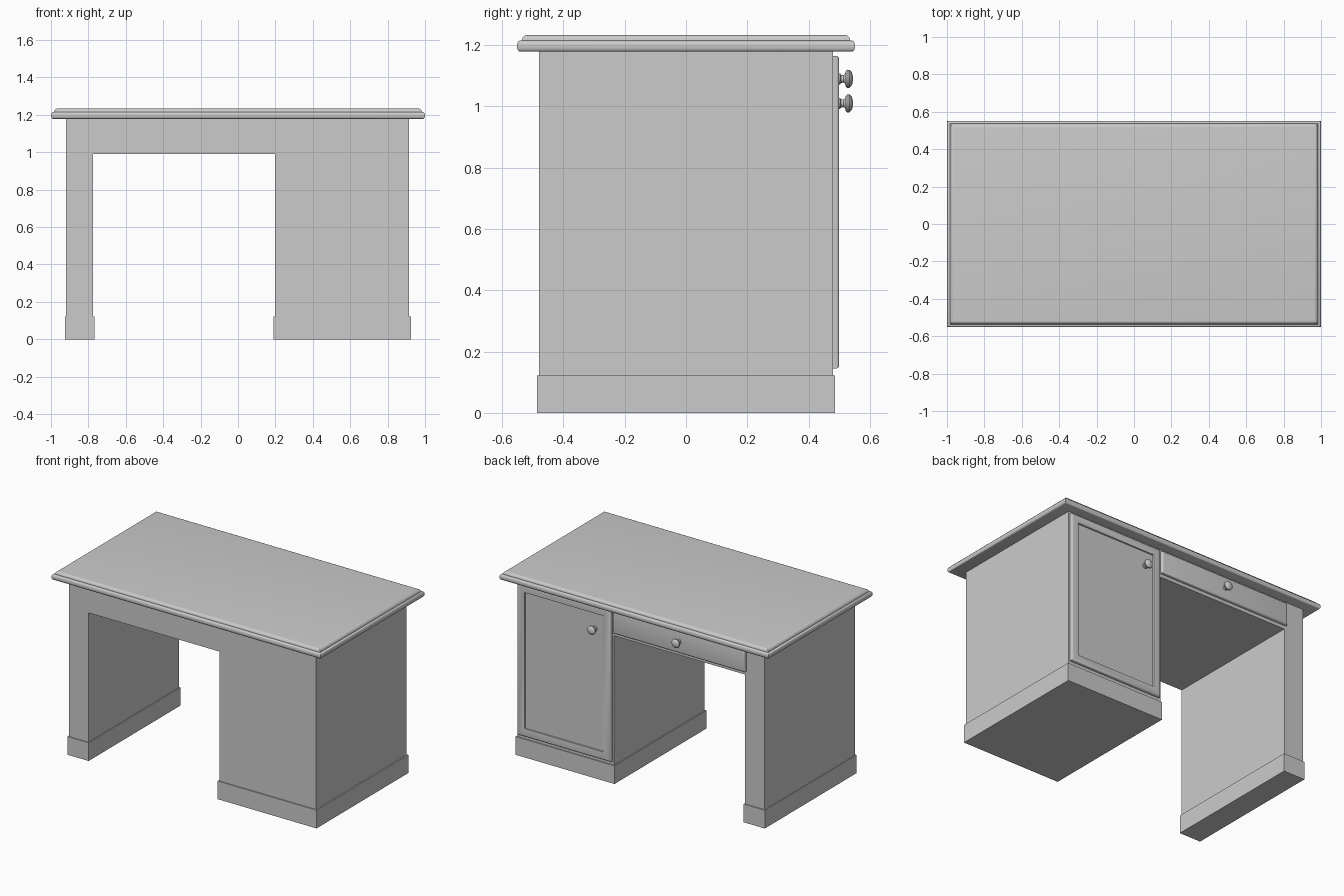
import bpy, bmesh, math

if "Cube" in bpy.data.objects:
    bpy.data.objects.remove(bpy.data.objects["Cube"])


def finish(name, bm, smooth=True):
    bmesh.ops.recalc_face_normals(bm, faces=bm.faces)
    me = bpy.data.meshes.new(name)
    bm.to_mesh(me)
    bm.free()
    ob = bpy.data.objects.new(name, me)
    bpy.context.collection.objects.link(ob)
    if smooth:
        bpy.ops.object.select_all(action='DESELECT')
        ob.select_set(True)
        bpy.context.view_layer.objects.active = ob
        bpy.ops.object.shade_smooth_by_angle(angle=math.radians(35))
    return ob


def bridge(bm, loops):
    for a, b in zip(loops, loops[1:]):
        n = len(a)
        for i in range(n):
            j = (i + 1) % n
            bm.faces.new((a[i], a[j], b[j], b[i]))
    bm.faces.new(loops[0])
    bm.faces.new(loops[-1])


def moulded_panel(name, u0, u1, v0, v1, profile, upright=False, smooth=True):
    """Rectangle with mitred edge profile of (inset, height); upright panels face +y."""
    bm = bmesh.new()
    loops = []
    for d, h in profile:
        pts = [(u0 + d, v0 + d), (u1 - d, v0 + d), (u1 - d, v1 - d), (u0 + d, v1 - d)]
        loops.append([bm.verts.new((u, h, v) if upright else (u, v, h)) for u, v in pts])
    bridge(bm, loops)
    return finish(name, bm, smooth)


def knob(name, x, y, z):
    profile = [(.018, -.004), (.018, .003), (.013, .006), (.012, .014), (.016, .019),
               (.026, .022), (.030, .028), (.029, .034), (.022, .041), (.011, .044), (.003, .045)]
    bm = bmesh.new()
    n = 24
    loops = [[bm.verts.new((x + r * math.cos(2 * math.pi * i / n), y + h,
                            z + r * math.sin(2 * math.pi * i / n))) for i in range(n)]
             for r, h in profile]
    bridge(bm, loops)
    return finish(name, bm)


# carcass: leg, apron and pedestal as one extruded outline
outline = [(-.92, .05), (-.775, .05), (-.775, .99), (.197, .99), (.197, .05),
           (.915, .05), (.915, 1.185), (-.92, 1.185)]
bm = bmesh.new()
bridge(bm, [[bm.verts.new((x, y, z)) for x, z in outline] for y in (-.48, .48)])
finish("carcass", bm, False)

# plinths
for name, x0, x1 in (("leg_plinth", -.926, -.768), ("pedestal_plinth", .19, .924)):
    moulded_panel(name, x0, x1, -.487, .487, [(0, 0), (0, .122)], smooth=False)

# desktop: rounded lower edge, small step, cove up to the top
edge = [(.010 - .010 * math.sin(a), 1.197 - .018 * math.cos(a))
        for a in [math.pi * i / 8 for i in range(9)]]
cove = [(.016 + .020 * (1 - math.cos(a)), 1.215 + .019 * math.sin(a))
        for a in [math.pi / 2 * i / 5 for i in range(6)]]
moulded_panel("desktop", -1, 1, -.552, .552, edge + cove)

# cupboard door: rounded frame with sunken panel
rounded = [(0, .475), (0, .490), (.001, .494), (.003, .497), (.006, .499), (.010, .500)]
sunken = [(.048, .500), (.053, .498), (.055, .490)]
moulded_panel("cupboard_door", .21, .905, .145, 1.165, rounded + sunken, True)

# drawer front
moulded_panel("drawer_front", -.785, .195, 1.013, 1.165, rounded, True)

# knobs
knob("door_knob", .33, .50, 1.01)
knob("drawer_knob", -.295, .50, 1.09)
